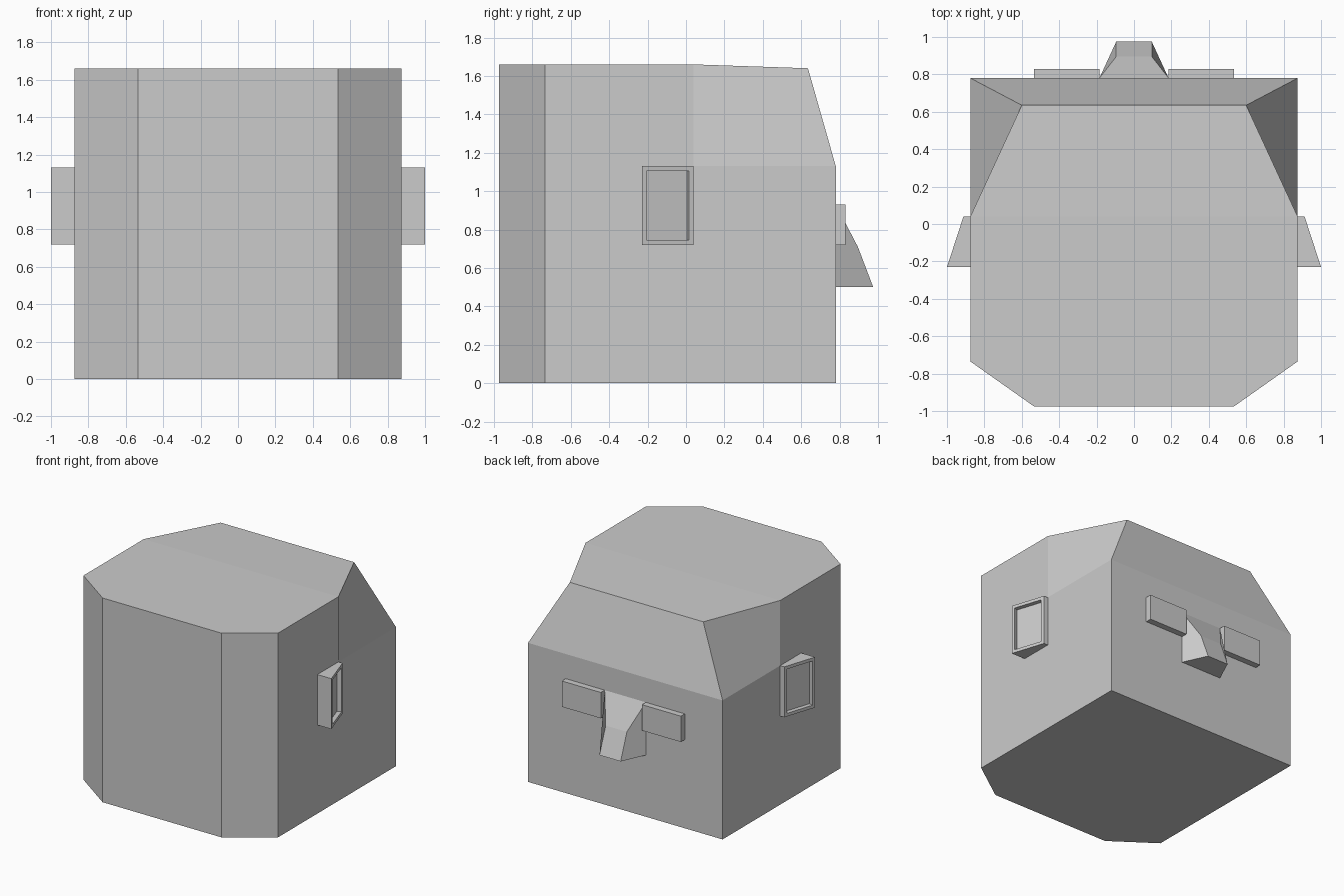
import bpy, bmesh
from mathutils import Vector

if "Cube" in bpy.data.objects:
    bpy.data.objects.remove(bpy.data.objects["Cube"])

grey = bpy.data.materials.new("plain grey")
grey.diffuse_color = (0.6, 0.6, 0.6, 1)
grey.use_nodes = True
grey.node_tree.nodes["Principled BSDF"].inputs["Base Color"].default_value = grey.diffuse_color


def build(name, verts, faces, recess=None):
    """Flat-shaded object; recess = (face index, rim width, depth)."""
    bm = bmesh.new()
    vs = [bm.verts.new(v) for v in verts]
    fs = [bm.faces.new([vs[i] for i in f]) for f in faces]
    bmesh.ops.recalc_face_normals(bm, faces=bm.faces)
    if recess:
        face, rim, depth = fs[recess[0]], recess[1], recess[2]
        bmesh.ops.inset_region(bm, faces=[face], thickness=rim)
        # step inward with a second ring, so the walls stay square to the face
        bmesh.ops.inset_region(bm, faces=[face], thickness=0, depth=-depth)
    me = bpy.data.meshes.new(name)
    bm.to_mesh(me)
    bm.free()
    me.materials.append(grey)
    ob = bpy.data.objects.new(name, me)
    bpy.context.collection.objects.link(ob)
    return ob


HEX = [(0, 1, 2, 3), (4, 5, 6, 7), (0, 1, 5, 4),
       (1, 2, 6, 5), (2, 3, 7, 6), (3, 0, 4, 7)]

# Head: right half points, then the same mirrored (index + 10)
W, H, BROW = 0.875, 1.66, 1.13
half = [(0.535, -0.975, 0), (W, -0.735, 0), (W, 0.04, 0), (W, 0.78, 0),
        (0.535, -0.975, H), (W, -0.735, H), (W, 0.04, H),
        (W, 0.04, BROW), (W, 0.78, BROW), (0.6, 0.635, 1.64)]
n = len(half)
verts = half + [(-x, y, z) for x, y, z in half]
side = [(0, 1, 5, 4), (1, 2, 7, 6, 5), (2, 3, 8, 7), (9, 6, 7, 8)]
faces = side + [tuple(i + n for i in f) for f in side]
faces += [(0, 4, 4 + n, n),                                  # front
          (3, 8, 8 + n, 3 + n), (8, 9, 9 + n, 8 + n),        # back and its slope
          (6, 9, 9 + n, 6 + n),                              # rear of the top
          (4, 5, 6, 6 + n, 5 + n, 4 + n),                    # top
          (0, 1, 2, 3, 3 + n, 2 + n, 1 + n, n)]              # base
build("head", verts, faces)

# Nose: wide root, narrow bridge and tip
build("nose",
      [(s * x, y, z) for s in (1, -1) for x, y, z in
       [(0.185, 0.78, 0.93), (0.095, 0.895, 0.71),
        (0.095, 0.975, 0.50), (0.185, 0.78, 0.50)]], HEX)

for s, label in ((1, "right"), (-1, "left")):
    # Eye plates on the back wall
    build(label + "_eye",
          [(s * x, y, z) for z in (0.72, 0.93) for x, y in
           [(0.185, 0.78), (0.535, 0.78), (0.535, 0.83), (0.185, 0.83)]], HEX)
    # Wedge ears with a sunken panel in the slanted face
    build(label + "_ear",
          [(s * x, y, z) for z in (0.72, 1.13) for x, y in
           [(W, -0.23), (1.0, -0.23), (0.912, 0.04), (W, 0.04)]], HEX,
          recess=(3, 0.036, 0.035))
